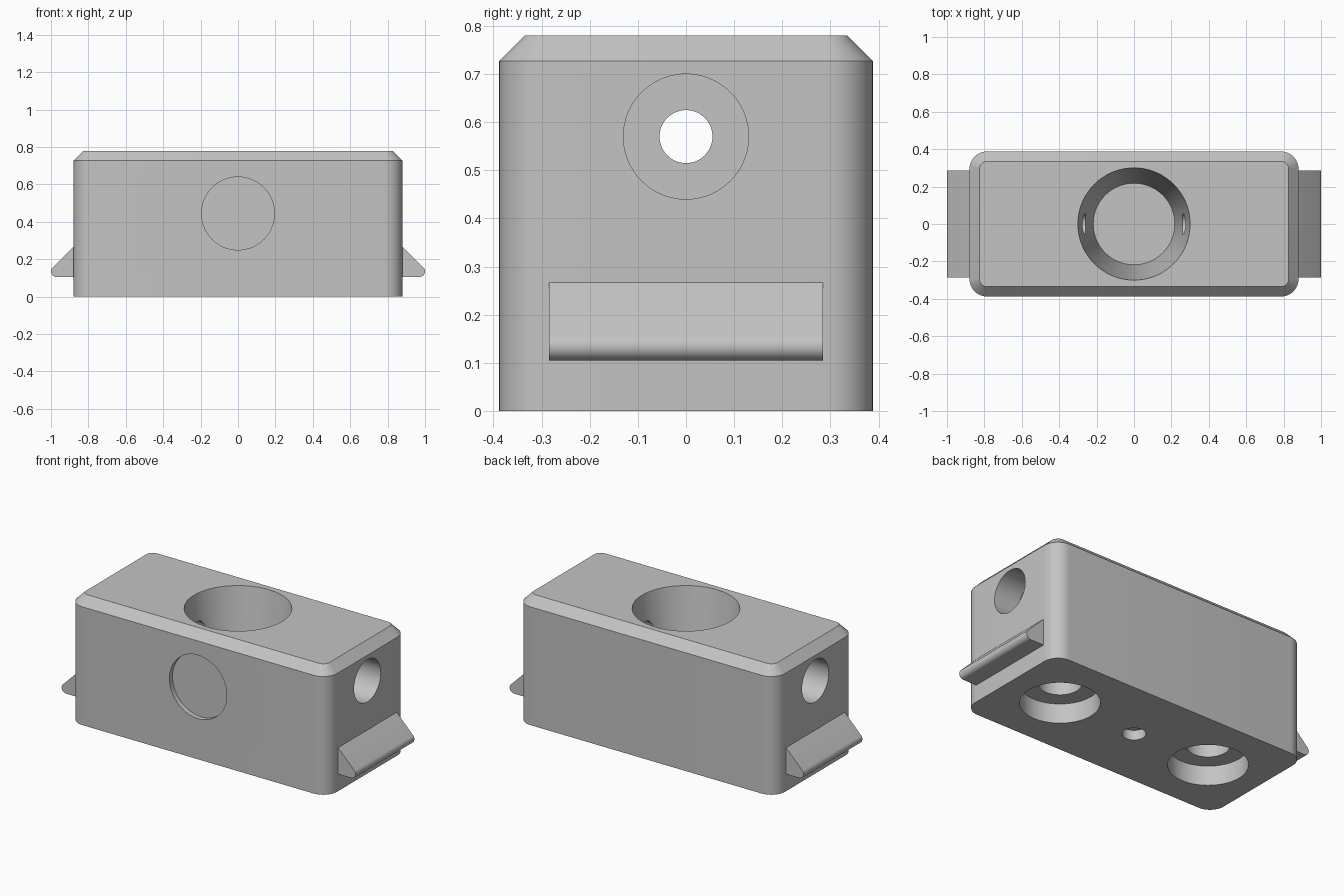
import bpy, bmesh, math
from mathutils import Matrix, Vector

cube = bpy.data.objects.get("Cube")
if cube:
    bpy.data.objects.remove(cube, do_unlink=True)

grey = bpy.data.materials.new("light grey")
grey.use_nodes = True
colour = (0.55, 0.55, 0.55, 1)
grey.diffuse_color = colour
grey.node_tree.nodes["Principled BSDF"].inputs["Base Color"].default_value = colour

HX, HY, TOP = 0.88, 0.388, 0.78
CHAMFER, CORNER = 0.053, 0.095


def make_object(name, bm):
    bmesh.ops.recalc_face_normals(bm, faces=bm.faces)
    mesh = bpy.data.meshes.new(name)
    bm.to_mesh(mesh)
    bm.free()
    mesh.materials.append(grey)
    obj = bpy.data.objects.new(name, mesh)
    bpy.context.collection.objects.link(obj)
    return obj


def loft(name, rings):
    """Skin a stack of equal-length point loops and cap both ends."""
    bm = bmesh.new()
    loops = [[bm.verts.new(p) for p in ring] for ring in rings]
    for low, high in zip(loops, loops[1:]):
        for i in range(len(low)):
            j = (i + 1) % len(low)
            bm.faces.new((low[i], low[j], high[j], high[i]))
    bm.faces.new(loops[0][::-1])
    bm.faces.new(loops[-1])
    return make_object(name, bm)


def rounded_ring(inset, z, steps=12):
    points = []
    for corner, (sx, sy) in enumerate([(1, 1), (-1, 1), (-1, -1), (1, -1)]):
        for i in range(steps + 1):
            a = math.pi / 2 * (corner + i / steps)
            r = CORNER - inset
            points.append((sx * (HX - CORNER) + r * math.cos(a),
                           sy * (HY - CORNER) + r * math.sin(a), z))
    return points


def cut_round(body, start, end, r1, r2=None):
    """Bore a straight or tapered round hole between two points."""
    start, end = Vector(start), Vector(end)
    axis = end - start
    bm = bmesh.new()
    turn = axis.to_track_quat("Z", "Y").to_matrix().to_4x4()
    bmesh.ops.create_cone(bm, cap_ends=True, segments=72, radius1=r1,
                          radius2=r1 if r2 is None else r2, depth=axis.length,
                          matrix=Matrix.Translation((start + end) / 2) @ turn)
    cutter = make_object("hole_cutter", bm)
    cutter.hide_render = True
    mod = body.modifiers.new("hole", "BOOLEAN")
    mod.operation, mod.solver, mod.object = "DIFFERENCE", "EXACT", cutter
    bpy.context.view_layer.objects.active = body
    bpy.ops.object.modifier_apply(modifier=mod.name)
    bpy.data.objects.remove(cutter, do_unlink=True)


def shade(obj):
    bpy.ops.object.select_all(action="DESELECT")
    obj.select_set(True)
    bpy.context.view_layer.objects.active = obj
    bpy.ops.object.shade_smooth_by_angle(angle=math.radians(30))


# Block with rounded upright corners and a chamfered top
body = loft("block_body", [rounded_ring(0, 0), rounded_ring(0, TOP - CHAMFER),
                           rounded_ring(CHAMFER, TOP)])

# Tapered socket in the top: the cutter carries the slope past the surface
SOCKET_FLOOR, R_FLOOR, R_TOP = 0.25, 0.218, 0.30
slope = (R_TOP - R_FLOOR) / (TOP - SOCKET_FLOOR)
cut_round(body, (0, 0, SOCKET_FLOOR), (0, 0, TOP + 0.1), R_FLOOR, R_TOP + 0.1 * slope)

# Shallow round recess in the front
cut_round(body, (0, -HY - 0.1, 0.445), (0, -HY + 0.03, 0.445), 0.195)

# Small blind hole in the underside
cut_round(body, (0, 0, -0.1), (0, 0, 0.06), 0.065)

for side in (1, -1):
    # End counterbore and its passage into the socket
    cut_round(body, (side, 0, 0.57), (side * (HX - 0.17), 0, 0.57), 0.13)
    cut_round(body, (side * 0.8, 0, 0.57), (side * 0.1, 0, 0.57), 0.055)
    # Stepped screw hole in the underside
    cut_round(body, (side * 0.525, 0, -0.1), (side * 0.525, 0, 0.12), 0.22)
    cut_round(body, (side * 0.525, 0, 0.05), (side * 0.525, 0, 0.40), 0.12)
shade(body)

# Wedge-shaped end catches with a rounded nose
NOSE, BASE = 0.03, 0.105
profile = [(HX - 0.01, BASE)]
for i in range(11):
    a = math.radians(-90 + 135 * i / 10)
    profile.append((1 - NOSE + NOSE * math.cos(a), BASE + NOSE + NOSE * math.sin(a)))
tip_x, tip_z = profile[-1]
profile.append((HX - 0.01, tip_z + tip_x - HX + 0.01))
for side, name in ((1, "left_catch"), (-1, "right_catch")):
    shade(loft(name, [[(side * x, y, z) for x, z in profile] for y in (-0.285, 0.285)]))
